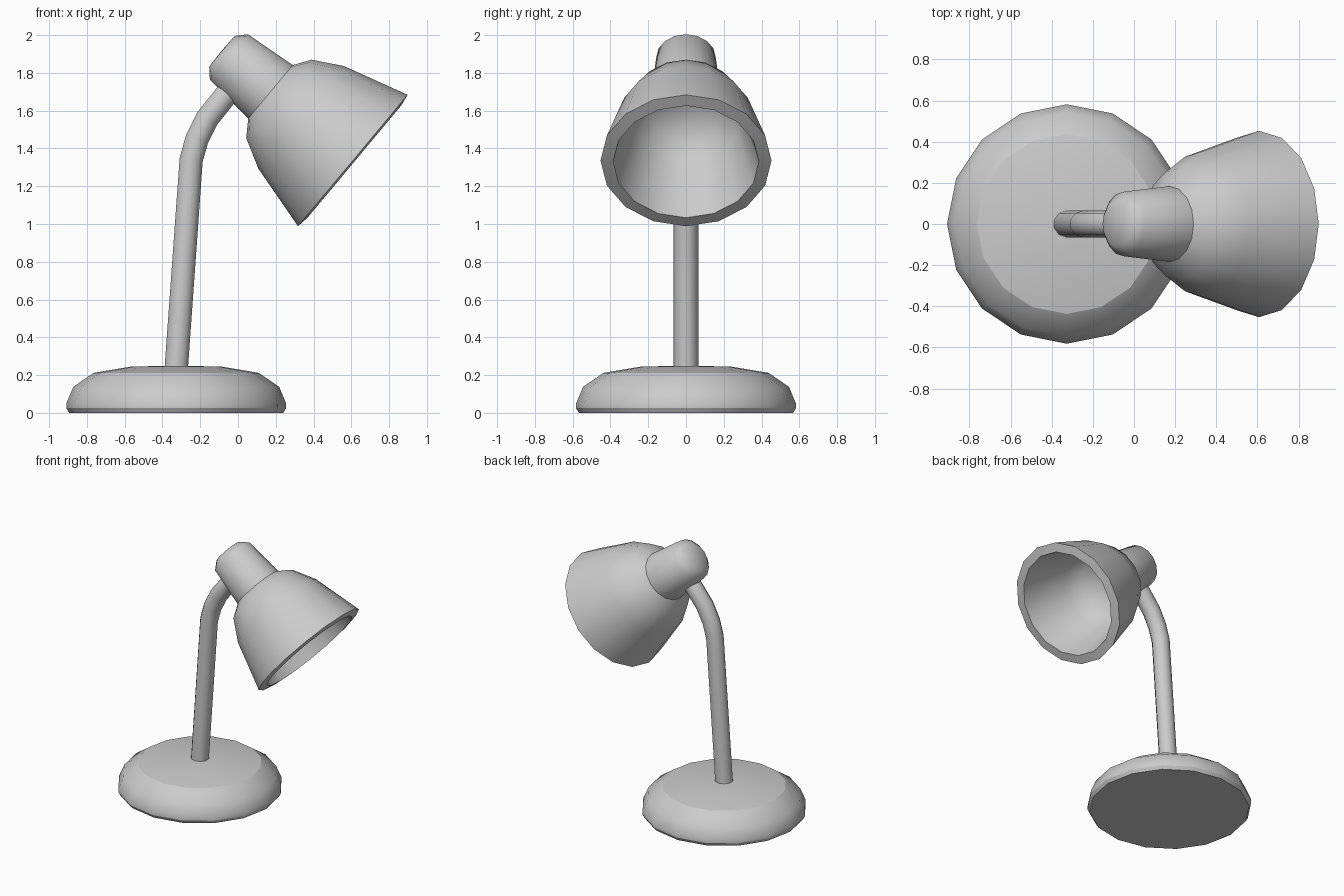
import bpy, bmesh
from math import sin, cos, pi, atan2

if "Cube" in bpy.data.objects:
    bpy.data.objects.remove(bpy.data.objects["Cube"])

SIDES = 16


def revolve(name, profile, loc, tilt=0.0, sharp=()):
    """Spin (radius, height) points about local z; sharp lists profile indices with hard rings."""
    bm = bmesh.new()
    rings = []
    for r, h in profile:
        if r == 0:
            rings.append([bm.verts.new((0, 0, h))] * SIDES)
        else:
            rings.append([bm.verts.new((r * cos(2 * pi * i / SIDES), r * sin(2 * pi * i / SIDES), h))
                          for i in range(SIDES)])
    for a, b in zip(rings, rings[1:]):
        for i in range(SIDES):
            j = (i + 1) % SIDES
            f = bm.faces.new(list(dict.fromkeys((a[i], a[j], b[j], b[i]))))
            f.smooth = True
    for k in sharp:
        for i in range(SIDES):
            bm.edges.get((rings[k][i], rings[k][(i + 1) % SIDES])).smooth = False
    bmesh.ops.recalc_face_normals(bm, faces=bm.faces)
    me = bpy.data.meshes.new(name)
    bm.to_mesh(me)
    bm.free()
    ob = bpy.data.objects.new(name, me)
    ob.location = loc
    ob.rotation_euler = (0, tilt, 0)
    bpy.context.collection.objects.link(ob)
    return ob


# weighted base
revolve("base", [(0, 0), (0.567, 0), (0.582, 0.025), (0.582, 0.05), (0.545, 0.138),
                 (0.437, 0.212), (0.24, 0.245), (0, 0.25)],
        (-0.327, 0, 0), sharp=(1, 2, 5))

# head: shade and socket cap share one tilted axis
neck = (0.172, 0, 1.70)
tilt = atan2(0.768, -0.641)
revolve("lamp_shade", [(0, 0), (0.184, 0), (0.27, 0.058), (0.354, 0.212), (0.453, 0.568),
                       (0.386, 0.578), (0.295, 0.215), (0.215, 0.085), (0, 0.04)],
        neck, tilt, sharp=(1, 4, 5))
revolve("socket_cap", [(0, 0.01), (0.185, 0.01), (0.184, 0), (0.157, -0.287), (0.105, -0.335), (0, -0.338)],
        neck, tilt, sharp=(1, 2))

# bent stem
cu = bpy.data.curves.new("stem", "CURVE")
cu.dimensions = "3D"
cu.bevel_depth = 0.065
cu.bevel_resolution = 3
cu.use_fill_caps = True
path = [(-0.328, 0.22), (-0.248, 1.34), (-0.217, 1.45), (-0.162, 1.56), (-0.07, 1.675), (0.03, 1.76)]
sp = cu.splines.new("POLY")
sp.points.add(len(path) - 1)
for p, (x, z) in zip(sp.points, path):
    p.co = (x, 0, z, 1)
bpy.context.collection.objects.link(bpy.data.objects.new("stem", cu))
